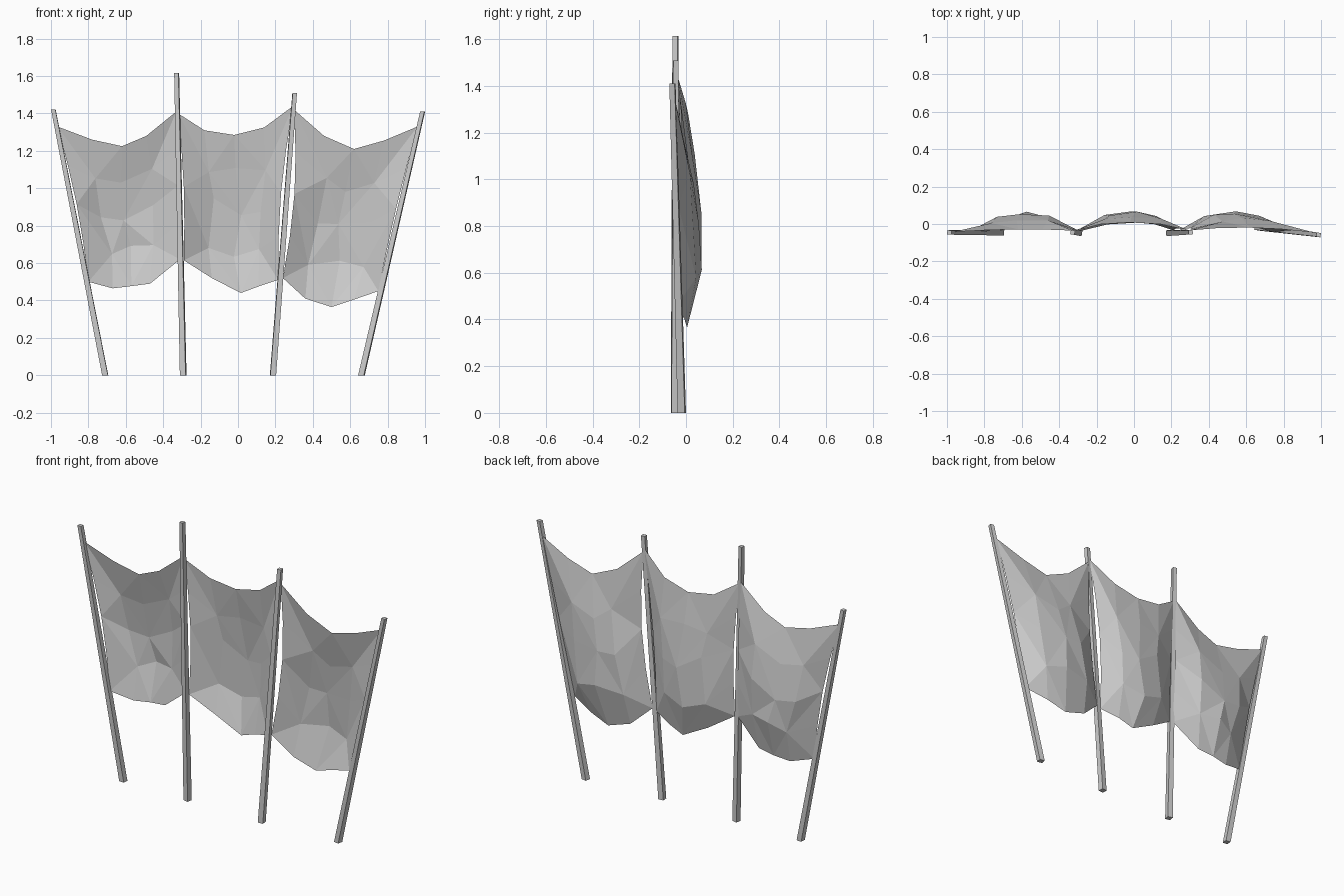
import bpy, bmesh, math, random
from mathutils import Vector

random.seed(4)
cube = bpy.data.objects.get("Cube")
if cube:
    bpy.data.objects.remove(cube, do_unlink=True)

grey = bpy.data.materials.new("weathered grey")
grey.use_nodes = True
COLOUR = (0.6, 0.6, 0.6, 1)
grey.diffuse_color = COLOUR
grey.node_tree.nodes["Principled BSDF"].inputs["Base Color"].default_value = COLOUR


def add_object(name, bm):
    mesh = bpy.data.meshes.new(name)
    bm.to_mesh(mesh)
    bm.free()
    mesh.materials.append(grey)
    obj = bpy.data.objects.new(name, mesh)
    bpy.context.collection.objects.link(obj)
    return obj


# Leaning tapered square post, with ends cut level
def post(name, base, top, turn):
    bm = bmesh.new()
    rings = []
    for centre, width in ((base, 0.031), (top, 0.023)):
        ring = []
        for i in range(4):
            a = math.radians(45 + 90 * i + turn)
            r = width / math.sqrt(2)
            ring.append(bm.verts.new(Vector(centre) + Vector((r * math.cos(a), r * math.sin(a), 0))))
        rings.append(ring)
    low, high = rings
    for i in range(4):
        j = (i + 1) % 4
        bm.faces.new((low[i], low[j], high[j], high[i]))
    bm.faces.new(low[::-1])
    bm.faces.new(high)
    return add_object(name, bm)


post("outer_right_post", (-0.71, -0.045, 0), (-0.987, -0.045, 1.42), -4)
post("inner_right_post", (-0.293, -0.047, 0), (-0.328, -0.045, 1.615), -10)
post("inner_left_post", (0.187, -0.048, 0), (0.303, -0.044, 1.51), 5)
post("outer_left_post", (0.66, -0.018, 0), (0.987, -0.058, 1.41), -10)

# Backward billow of the cloth across its width and down its height
ACROSS = (0, 0.8, 1, 0.78, 0)
DOWN = (0, 0.62, 0.95, 0.98, 0.42)


# Hanging cloth between two posts: a coarse, crumpled, triangulated grid
def cloth(name, top, bottom, side_y, sags, top_back):
    bm = bmesh.new()
    grid = []
    n = len(top) - 1
    for r, down in enumerate(DOWN):
        v = r / n
        row = []
        for c, across in enumerate(ACROSS):
            u = c / n
            (xt, zt), (xb, zb) = top[c], bottom[c]
            pull = math.sin(math.pi * v) * (sags[0] * (1 - u) ** 3 - sags[1] * u ** 3)
            x = xt + (xb - xt) * v + pull
            z = zt + (zb - zt) * v
            y = side_y[0] + (side_y[1] - side_y[0]) * u
            y += across * (0.105 * down + top_back * (1 - v) ** 3)
            if 0 < r < n and 0 < c < n:
                x += random.uniform(-0.03, 0.03)
                y += random.uniform(-0.012, 0.006)
                z += random.uniform(-0.04, 0.04)
            elif 0 < r < n:
                y += 0.012 * math.sin(math.pi * v)
            row.append(bm.verts.new((x, y, z)))
        grid.append(row)
    for r in range(n):
        for c in range(n):
            a, b = grid[r][c], grid[r][c + 1]
            d, e = grid[r + 1][c], grid[r + 1][c + 1]
            if (r + c) % 2:
                tris = ((a, d, b), (b, d, e))
            else:
                tris = ((a, d, e), (a, e, b))
            for tri in tris:
                bm.faces.new(tri)
    return add_object(name, bm)


cloth("right_cloth",
      [(-0.965, 1.33), (-0.78, 1.26), (-0.62, 1.225), (-0.49, 1.28), (-0.33, 1.41)],
      [(-0.80, 0.5), (-0.67, 0.465), (-0.57, 0.477), (-0.47, 0.49), (-0.31, 0.62)],
      (-0.042, -0.035), (0.02, 0), 0.01)
cloth("middle_cloth",
      [(-0.32, 1.40), (-0.18, 1.31), (-0.02, 1.285), (0.14, 1.325), (0.295, 1.44)],
      [(-0.29, 0.615), (-0.14, 0.52), (0.015, 0.44), (0.11, 0.475), (0.215, 0.51)],
      (-0.038, -0.035), (0.015, 0.025), 0.045)
cloth("left_cloth",
      [(0.30, 1.42), (0.46, 1.28), (0.62, 1.21), (0.78, 1.255), (0.96, 1.33)],
      [(0.24, 0.52), (0.36, 0.41), (0.50, 0.365), (0.62, 0.405), (0.75, 0.45)],
      (-0.034, -0.045), (0.032, 0.01), 0.02)
